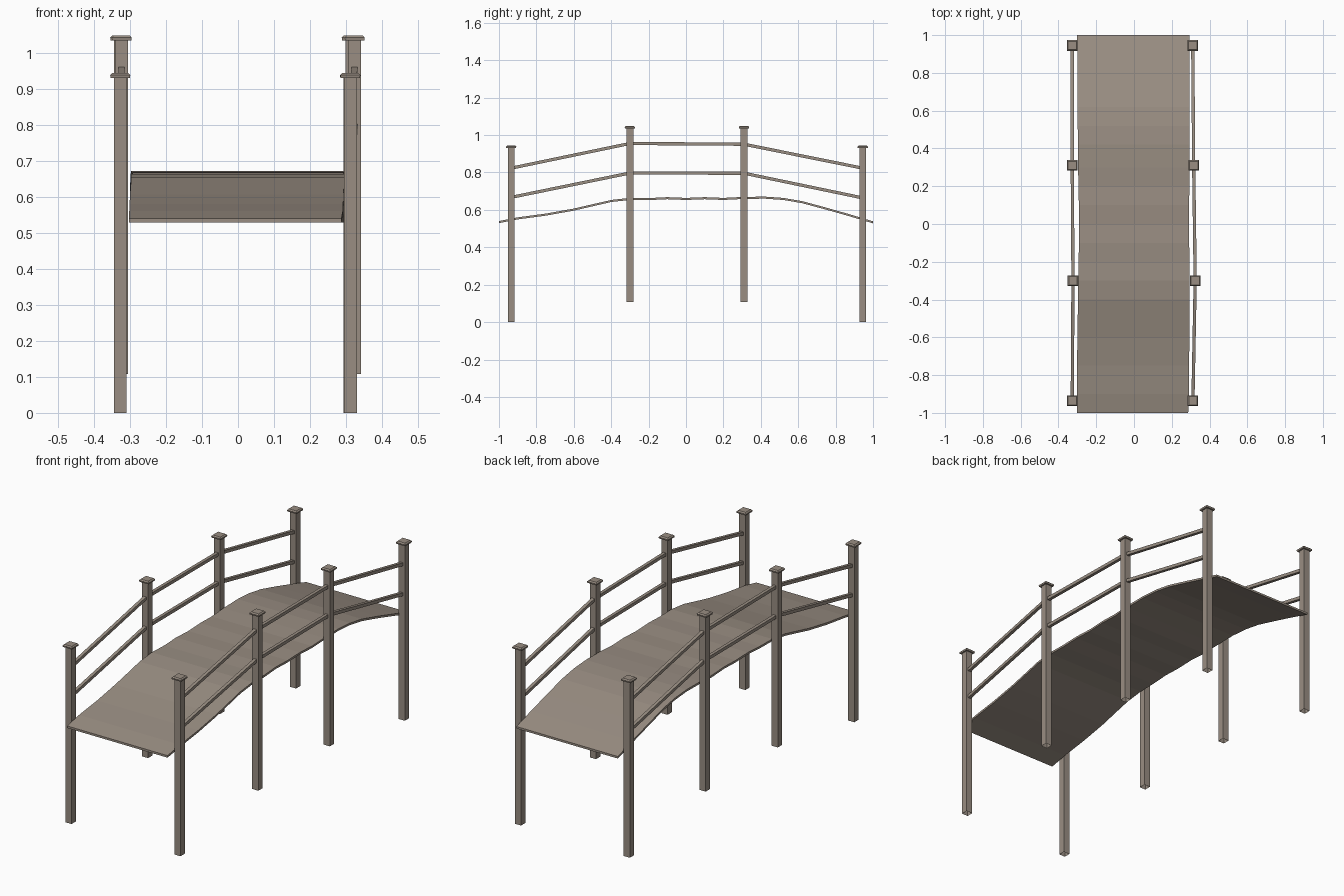
import bpy, bmesh
from mathutils import Vector

if "Cube" in bpy.data.objects:
    bpy.data.objects.remove(bpy.data.objects["Cube"])

wood = bpy.data.materials.new("weathered wood")
wood.diffuse_color = (0.32, 0.27, 0.225, 1)
wood.use_nodes = True
wood.node_tree.nodes["Principled BSDF"].inputs["Base Color"].default_value = wood.diffuse_color


def make(name, bm):
    bmesh.ops.recalc_face_normals(bm, faces=bm.faces)
    me = bpy.data.meshes.new(name)
    bm.to_mesh(me)
    bm.free()
    me.materials.append(wood)
    ob = bpy.data.objects.new(name, me)
    bpy.context.collection.objects.link(ob)
    return ob


def loft(name, rings, cap_start=True):
    """Skin a list of four-cornered rings into a closed solid."""
    bm = bmesh.new()
    vs = [[bm.verts.new(p) for p in r] for r in rings]
    for a, b in zip(vs, vs[1:]):
        for i in range(4):
            j = (i + 1) % 4
            bm.faces.new((a[i], a[j], b[j], b[i]))
    if cap_start:
        bm.faces.new(vs[0][::-1])
    bm.faces.new(vs[-1])
    return make(name, bm)


def square(x, y, z, h):
    return [(x - h, y - h, z), (x + h, y - h, z), (x + h, y + h, z), (x - h, y + h, z)]


# arched, slightly uneven deck: y, top z, left x, right x
deck = [(-1.0, .540, -.302, .287), (-.9, .560, -.302, .291), (-.75, .580, -.301, .292),
        (-.6, .607, -.300, .293), (-.5, .630, -.298, .294), (-.4, .653, -.297, .295),
        (-.3, .664, -.296, .295), (-.2, .663, -.293, .294), (-.1, .668, -.292, .292),
        (0, .664, -.291, .291), (.1, .668, -.292, .292), (.2, .664, -.294, .293),
        (.3, .669, -.296, .294), (.42, .671, -.297, .293), (.52, .664, -.298, .293),
        (.62, .647, -.299, .293), (.75, .612, -.300, .293), (.88, .575, -.300, .294),
        (1.0, .539, -.301, .295)]
t = 0.011
loft("deck", [[(l, y, z - t), (r, y, z - t), (r, y, z), (l, y, z)] for y, z, l, r in deck])

# posts: y, bottom z, top z, left x, right x
posts = [(-.935, 0, .932, -.327, .312), (-.300, .108, 1.036, -.323, .324),
         (.310, .108, 1.036, -.327, .316), (.945, 0, .932, -.327, .311)]
for side, k in (("left", 3), ("right", 4)):
    for n, p in enumerate(posts, 1):
        x, y, z0, z1 = p[k], p[0], p[1], p[2]
        # hollow-bottomed post and bevelled cap
        loft(f"{side}_post_{n}", [square(x, y, z0, .018), square(x, y, z1, .018)], False)
        loft(f"{side}_post_cap_{n}", [square(x, y, z1 - .002, .0265), square(x, y, z1 + .006, .028),
                                      square(x, y, z1 + .012, .022)])
    # two handrails per bay
    for label, heights in (("upper", (.823, .955, .951, .823)), ("lower", (.667, .797, .796, .664))):
        for n in range(3):
            rings = []
            for m in (n, n + 1):
                x, y, z, h = posts[m][k], posts[m][0], heights[m], .0085
                rings.append([(x - h, y, z - h), (x + h, y, z - h), (x + h, y, z + h), (x - h, y, z + h)])
            loft(f"{side}_{label}_rail_{n + 1}", rings)
